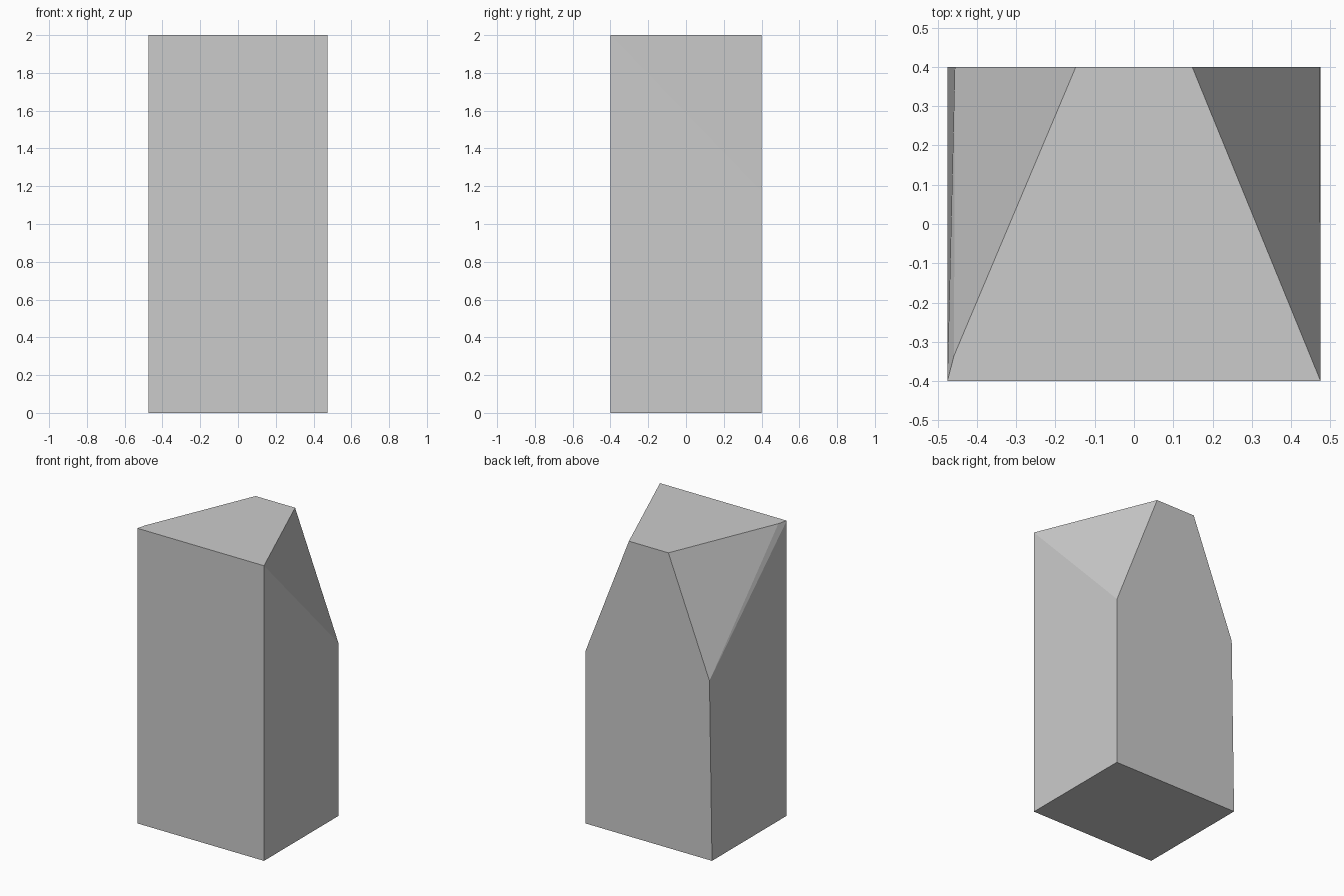
import bpy, bmesh

if "Cube" in bpy.data.objects:
    bpy.data.objects.remove(bpy.data.objects["Cube"])

# Outline corners of the faceted block: footprint, back shoulders, top cap
footprint = [(x, y, 0) for x in (-0.475, 0.475) for y in (-0.4, 0.4)]
shoulders = [(-0.456, 0.4, 1.215), (0.473, 0.4, 1.17)]
top_cap = [(-0.475, -0.4, 2), (0.475, -0.4, 2), (0.148, 0.4, 2),
           (-0.148, 0.4, 2), (-0.458, -0.335, 2)]

# Wrap the corners in flat facets, then merge the coplanar triangles
bm = bmesh.new()
for co in footprint + shoulders + top_cap:
    bm.verts.new(co)
bmesh.ops.convex_hull(bm, input=bm.verts[:])
bmesh.ops.dissolve_limit(bm, angle_limit=0.001, verts=bm.verts[:], edges=bm.edges[:])
bmesh.ops.recalc_face_normals(bm, faces=bm.faces[:])

mesh = bpy.data.meshes.new("chamfered_block")
bm.to_mesh(mesh)
bm.free()
block = bpy.data.objects.new("chamfered_block", mesh)
bpy.context.collection.objects.link(block)
